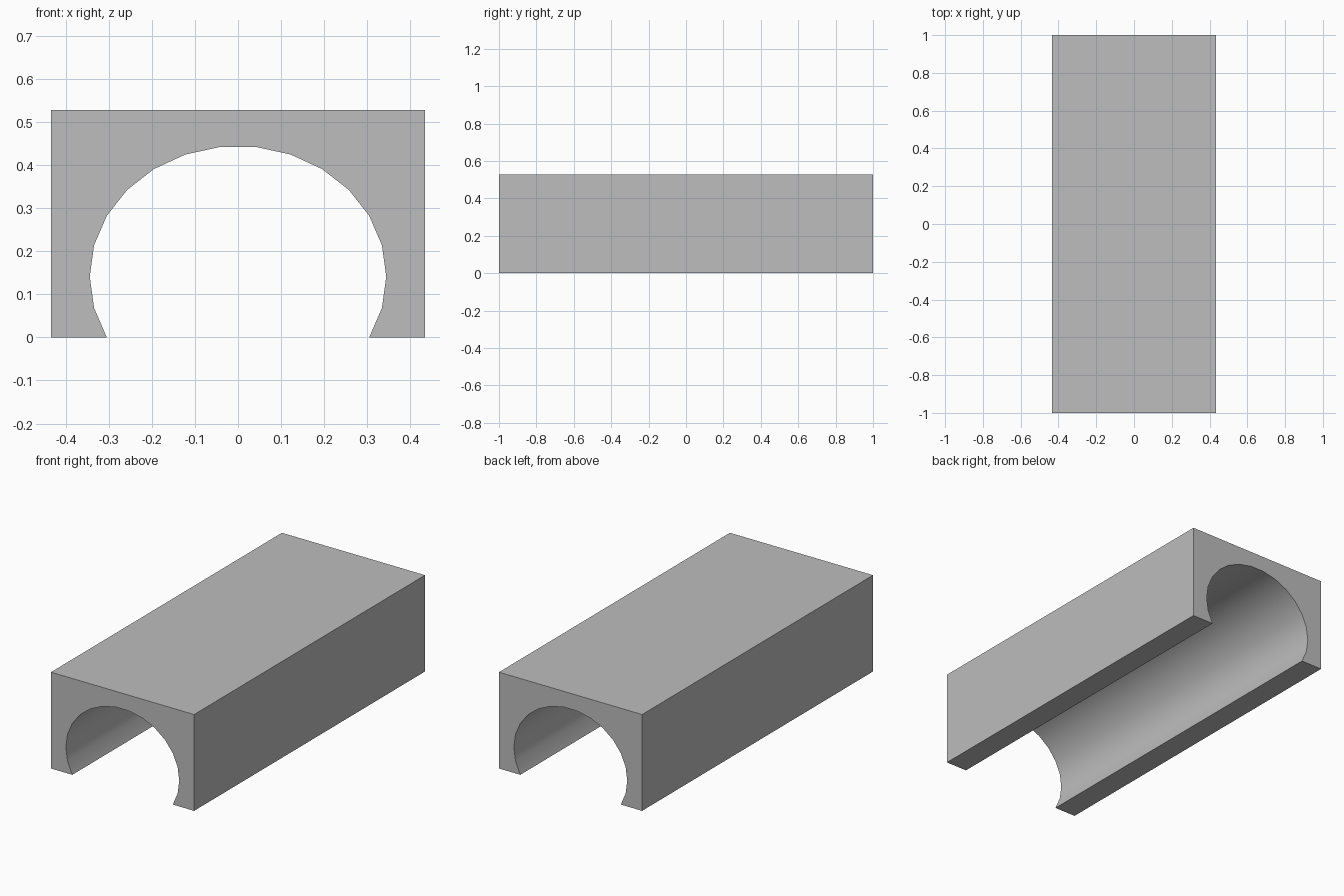
import bpy
import bmesh
import math

cube = bpy.data.objects.get("Cube")
if cube:
    bpy.data.objects.remove(cube, do_unlink=True)

HALF_WIDTH, HALF_LENGTH, HEIGHT = 0.434, 1.0, 0.528
ARCH_RX, ARCH_RZ, ARCH_Z = 0.344, 0.303, 0.141
STEP = math.pi / 13          # 26-sided opening

grey = bpy.data.materials.new("light grey")
grey.use_nodes = True
colour = (0.51, 0.51, 0.51, 1.0)
grey.diffuse_color = colour
grey.node_tree.nodes["Principled BSDF"].inputs["Base Color"].default_value = colour

# Cross-section: outer rectangle, then the arch from left foot to right foot
profile = [(-HALF_WIDTH, 0), (-HALF_WIDTH, HEIGHT), (HALF_WIDTH, HEIGHT), (HALF_WIDTH, 0)]
for i in range(-2, 16):
    a = i * STEP
    z = ARCH_Z + ARCH_RZ * math.sin(a)
    if i in (-2, 15):        # feet rest on the ground
        z = 0
    profile.append((ARCH_RX * math.cos(a), z))

# Extrude the cross-section along the length
bm = bmesh.new()
front = bm.faces.new([bm.verts.new((x, -HALF_LENGTH, z)) for x, z in profile])
extruded = bmesh.ops.extrude_face_region(bm, geom=[front], use_keep_orig=True)
back_verts = [v for v in extruded["geom"] if isinstance(v, bmesh.types.BMVert)]
bmesh.ops.translate(bm, verts=back_verts, vec=(0, 2 * HALF_LENGTH, 0))
bmesh.ops.recalc_face_normals(bm, faces=bm.faces)

mesh = bpy.data.meshes.new("arched_block")
bm.to_mesh(mesh)
bm.free()
mesh.materials.append(grey)
block = bpy.data.objects.new("arched_block", mesh)
bpy.context.collection.objects.link(block)

# Smooth arch, crisp outer edges
bpy.ops.object.select_all(action='DESELECT')
block.select_set(True)
bpy.context.view_layer.objects.active = block
bpy.ops.object.shade_smooth_by_angle(angle=math.radians(30))
